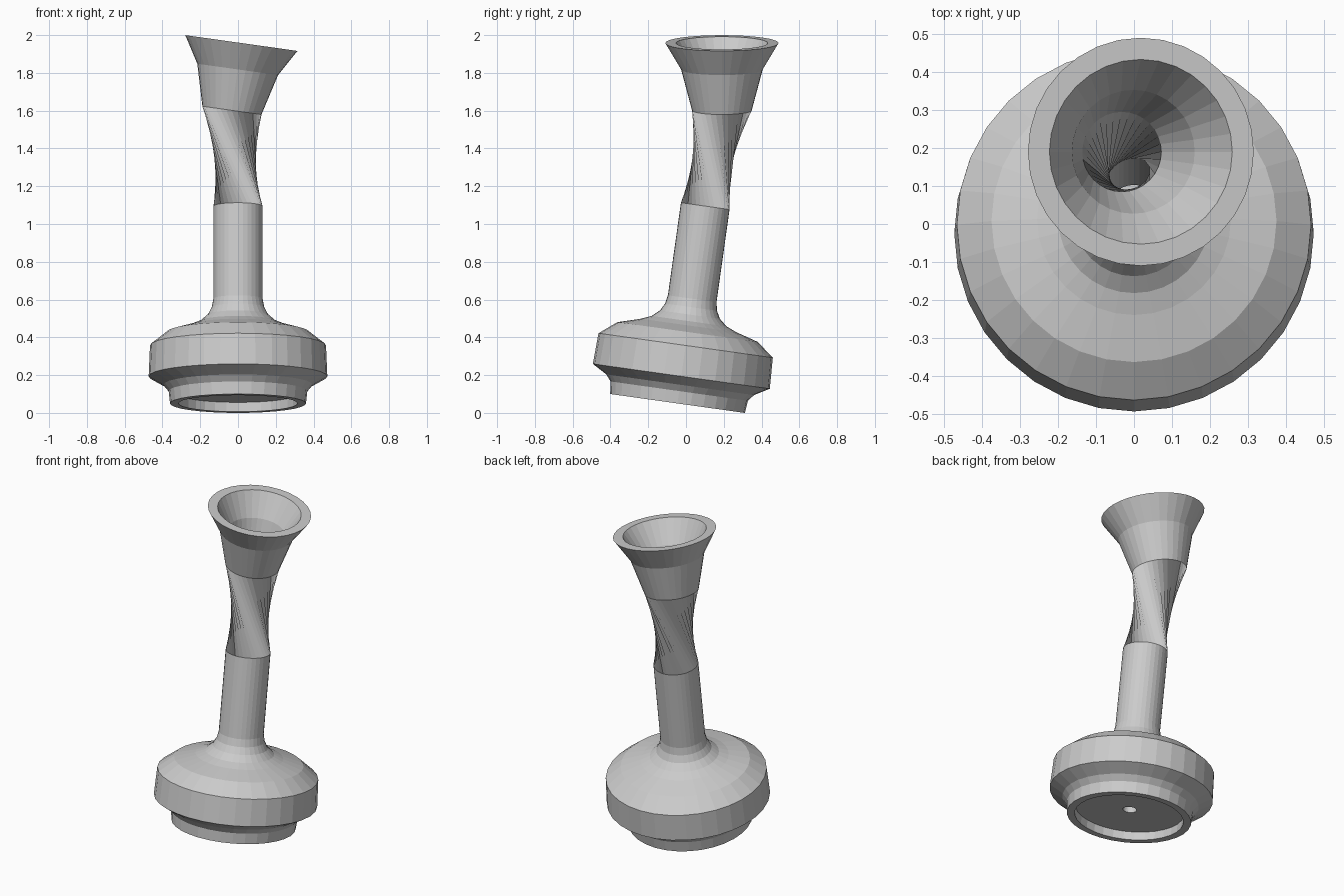
import bpy
import bmesh
from math import cos, sin, pi, radians
from mathutils import Matrix, Vector

SIDES = 32

if "Cube" in bpy.data.objects:
    bpy.data.objects.remove(bpy.data.objects["Cube"], do_unlink=True)

# Two leaning axes: the upper one is the lower one given a quarter turn,
# which is what wrings the neck between them.
lean = Matrix.Rotation(radians(-8), 4, 'X')
lower = Matrix.Translation((0, -0.045, 0.05)) @ lean
upper = Matrix.Translation((0.018, 0.19, 1.958)) @ Matrix.Rotation(-pi / 2, 4, 'Z') @ lean

# Profiles as (radius, distance along the axis)
base_outside = [(0.36, 0), (0.367, 0.066), (0.395, 0.1), (0.473, 0.145),
                (0.466, 0.31), (0.375, 0.382), (0.255, 0.417), (0.2, 0.44),
                (0.16, 0.475), (0.139, 0.515), (0.13, 0.56), (0.13, 1.055)]
mouth_outside = [(0.158, -0.36), (0.216, -0.141), (0.3, 0)]
mouth_inside = [(0.243, 0), (0.163, -0.141), (0.105, -0.36)]
base_inside = [(0.072, 1.055), (0.072, 0.55), (0.1, 0.47), (0.2, 0.38),
               (0.34, 0.33), (0.41, 0.3), (0.415, 0.17), (0.3, 0.1), (0.04, 0.1)]
underside = [(0.04, 0.05), (0.315, 0.05), (0.315, 0)]

sections = [(lower, base_outside), (upper, mouth_outside), (upper, mouth_inside),
            (lower, base_inside), (lower, underside)]


def add_ring(bm, frame, radius, along):
    angles = [2 * pi * i / SIDES for i in range(SIDES)]
    return [bm.verts.new(frame @ Vector((radius * cos(a), radius * sin(a), along)))
            for a in angles]


def bridge(bm, a, b):
    for i in range(SIDES):
        j = (i + 1) % SIDES
        bm.faces.new((a[j], b[j], b[i], a[i]))


# One closed shell: up the outside, over the rim, down the bore, under the foot
bm = bmesh.new()
rings = [add_ring(bm, frame, r, s) for frame, profile in sections for r, s in profile]
for k, ring in enumerate(rings):
    bridge(bm, ring, rings[(k + 1) % len(rings)])

mesh = bpy.data.meshes.new("twisted_vase")
bm.to_mesh(mesh)
bm.free()
vase = bpy.data.objects.new("twisted_vase", mesh)
bpy.context.collection.objects.link(vase)
